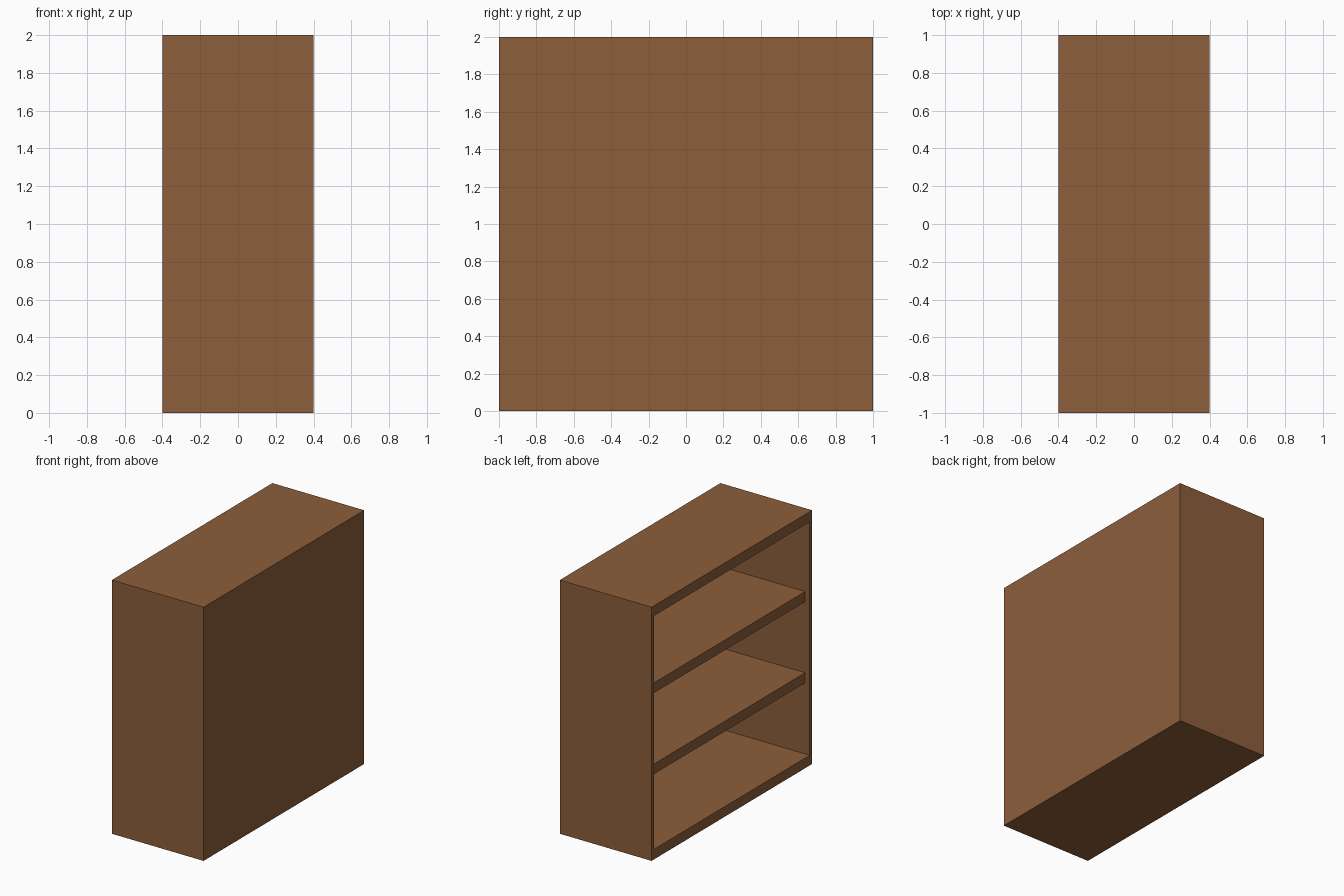
import bpy, bmesh
from mathutils import Vector

if "Cube" in bpy.data.objects:
    bpy.data.objects.remove(bpy.data.objects["Cube"])

DEPTH, WIDTH, HEIGHT = 0.8, 2.0, 2.0
SIDE, BOARD, BACK, RECESS = 0.03, 0.08, 0.04, 0.04

wood = bpy.data.materials.new("brown wood")
wood.diffuse_color = (0.265, 0.113, 0.044, 1)
wood.use_nodes = True
wood.node_tree.nodes["Principled BSDF"].inputs["Base Color"].default_value = wood.diffuse_color


def box_mesh(bm, lo, hi):
    lo, hi = Vector(lo), Vector(hi)
    verts = bmesh.ops.create_cube(bm, size=1)["verts"]
    bmesh.ops.scale(bm, vec=hi - lo, verts=verts)
    bmesh.ops.translate(bm, vec=(lo + hi) / 2, verts=verts)


def finish(bm, name):
    bmesh.ops.recalc_face_normals(bm, faces=bm.faces)
    mesh = bpy.data.meshes.new(name)
    bm.to_mesh(mesh)
    bm.free()
    mesh.materials.append(wood)
    obj = bpy.data.objects.new(name, mesh)
    bpy.context.collection.objects.link(obj)
    return obj


# Cabinet: one box, its -x face inset to a rim and pushed in to the back panel
bm = bmesh.new()
box_mesh(bm, (-DEPTH / 2, -WIDTH / 2, 0), (DEPTH / 2, WIDTH / 2, HEIGHT))
bm.normal_update()
opening = min(bm.faces, key=lambda f: f.calc_center_median().x)
bmesh.ops.inset_individual(bm, faces=[opening], thickness=0.01)
for v in opening.verts:
    v.co.y = (WIDTH / 2 - SIDE) * (1 if v.co.y > 0 else -1)
    v.co.z = HEIGHT - BOARD if v.co.z > HEIGHT / 2 else BOARD
inner = bmesh.ops.extrude_discrete_faces(bm, faces=[opening])["faces"][0]
for v in inner.verts:
    v.co.x = DEPTH / 2 - BACK
finish(bm, "cabinet")

# Two evenly spaced shelves, set back from the open side
step = (HEIGHT - BOARD) / 3
for i, name in enumerate(("lower_shelf", "upper_shelf"), 1):
    bm = bmesh.new()
    box_mesh(bm, (-DEPTH / 2 + RECESS, -WIDTH / 2 + SIDE, i * step),
             (DEPTH / 2 - BACK, WIDTH / 2 - SIDE, i * step + BOARD))
    finish(bm, name)
